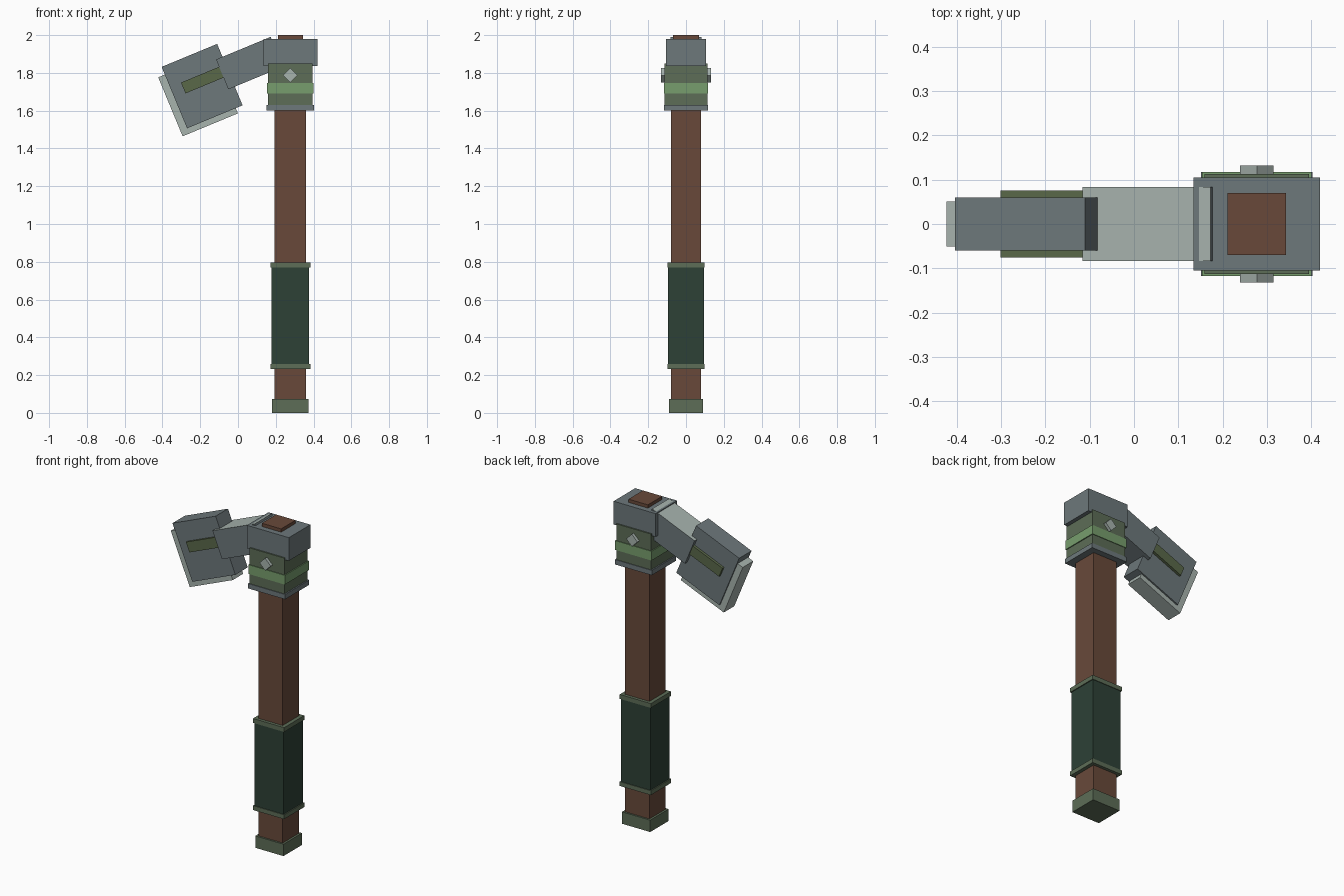
import bpy, bmesh
from math import radians
from mathutils import Matrix, Vector

cube = bpy.data.objects.get("Cube")
if cube:
    bpy.data.objects.remove(cube, do_unlink=True)


def material(name, hex_code):
    """Flat material from an sRGB hex code, stored as linear values."""
    srgb = [int(hex_code[i:i + 2], 16) / 255 for i in (0, 2, 4)]
    color = [((c + 0.055) / 1.055) ** 2.4 for c in srgb] + [1]
    mat = bpy.data.materials.new(name)
    mat.use_nodes = True
    mat.diffuse_color = color
    mat.node_tree.nodes["Principled BSDF"].inputs["Base Color"].default_value = color
    return mat


wood = material("brown wood", "68493A")
steel = material("grey steel", "6D787B")
pale = material("pale steel", "A7B3AE")
green = material("moss green", "5D6D57")
bright = material("bright green", "779D6D")
leather = material("dark green leather", "2D4136")
olive = material("olive green", "5A6849")


def box(name, mat, x, y, z, frame=Matrix()):
    """Box spanning the x and z ranges, y half-width, placed by a frame."""
    bm = bmesh.new()
    bmesh.ops.create_cube(bm, size=1)
    center = Vector(((x[0] + x[1]) / 2, 0, (z[0] + z[1]) / 2))
    size = Vector((x[1] - x[0], 2 * y, z[1] - z[0]))
    for v in bm.verts:
        v.co = center + v.co * size
    mesh = bpy.data.meshes.new(name)
    bm.to_mesh(mesh)
    bm.free()
    mesh.materials.append(mat)
    obj = bpy.data.objects.new(name, mesh)
    obj.matrix_world = frame
    bpy.context.collection.objects.link(obj)
    return obj


# Handle parts share one vertical axis: half-width x, half-depth y, z range
AXIS = 0.277
for name, mat, hx, hy, low, high in [
    ("pommel", green, 0.096, 0.09, 0, 0.073),
    ("shaft", wood, 0.083, 0.079, 0.04, 1.7),
    ("grip", leather, 0.1, 0.094, 0.25, 0.78),
    ("grip_lower_ring", green, 0.106, 0.098, 0.233, 0.26),
    ("grip_upper_ring", green, 0.106, 0.098, 0.77, 0.797),
    ("collar_base", steel, 0.126, 0.117, 1.6, 1.63),
    ("collar", green, 0.118, 0.113, 1.62, 1.85),
    ("collar_stripe", bright, 0.124, 0.117, 1.69, 1.747),
    ("cap", steel, 0.143, 0.105, 1.837, 1.98),
    ("shaft_tip", wood, 0.066, 0.07, 1.95, 2.0),
]:
    box(name, mat, (AXIS - hx, AXIS + hx), hy, (low, high))

# Diamond stud running through the collar
stud_frame = Matrix.Translation((AXIS, 0, 1.787)) @ Matrix.Rotation(radians(45), 4, "Y")
box("diamond_stud", pale, (-0.027, 0.027), 0.132, (-0.027, 0.027), stud_frame)

# Tilted hammer head, built in its own frame
head = Matrix.Translation((-0.19, 0, 1.73)) @ Matrix.Rotation(radians(-22.5), 4, "Y")
box("head_block", steel, (-0.159, 0.159), 0.06, (-0.176, 0.176), head)
box("head_edge_plate", pale, (-0.197, 0.12), 0.051, (-0.206, 0.132), head)
box("head_side_strip", olive, (-0.096, 0.15), 0.076, (-0.002, 0.06), head)
arm = box("head_arm", steel, (0.122, 0.435), 0.083, (-0.069, 0.102), head)

# Pale upper face on the arm
arm.data.materials.append(pale)
for face in arm.data.polygons:
    face.material_index = int(face.normal.z > 0.9)
